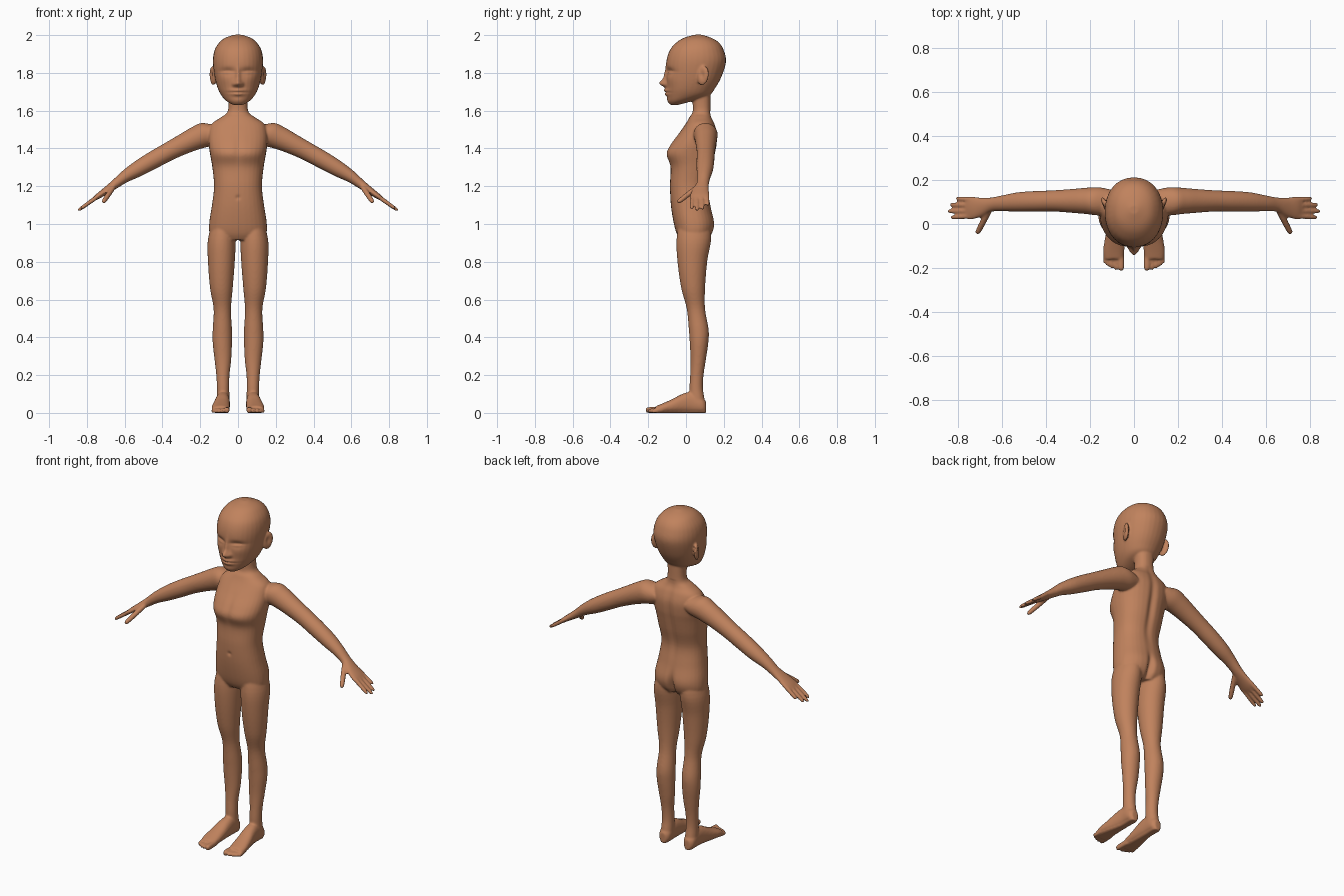
import bpy, bmesh, math
from mathutils import Vector, Matrix

X, Y, Z = Vector((1, 0, 0)), Vector((0, 1, 0)), Vector((0, 0, 1))
bm = bmesh.new()


def spline(pts, steps=5):
    """Catmull-Rom through rows of numbers."""
    out = []
    for i in range(len(pts) - 1):
        p0, p1, p2, p3 = (pts[max(0, min(len(pts) - 1, i + k))] for k in (-1, 0, 1, 2))
        for s in range(steps):
            t = s / steps
            out.append([0.5 * (2 * b + (c - a) * t + (2 * a - 5 * b + 4 * c - d) * t * t
                               + (3 * b - a - 3 * c + d) * t ** 3)
                        for a, b, c, d in zip(p0, p1, p2, p3)])
    return out + [list(pts[-1])]


def loft(rows, u, v, power=2.0, sides=32):
    """Closed tube: rows of (x, y, z, half size along u, half size along v)."""
    rings = []
    for x, y, z, a, b in spline(rows):
        ring = []
        for k in range(sides):
            t = 2 * math.pi * k / sides
            c, s = math.cos(t), math.sin(t)
            c = math.copysign(abs(c) ** (2 / power), c)
            s = math.copysign(abs(s) ** (2 / power), s)
            ring.append(bm.verts.new(Vector((x, y, z)) + u * a * c + v * b * s))
        rings.append(ring)
    for r, q in zip(rings, rings[1:]):
        for k in range(sides):
            n = (k + 1) % sides
            bm.faces.new((r[k], r[n], q[n], q[k]))
    bm.faces.new(rings[0][::-1])
    bm.faces.new(rings[-1])


def upright(rows, power=2.0):
    """Vertical loft: rows of (z, centre x, half width, front y, back y)."""
    loft([(cx, (f + k) / 2, z, w, (k - f) / 2) for z, cx, w, f, k in rows], X, Y, power)


def digit(p, q, r):
    """Finger or toe with a rounded tip."""
    p, q = Vector(p), Vector(q)
    d = (q - p).normalized()
    u = d.orthogonal().normalized()
    rows = [(0, r), (.5, r), (.85, r * .9), (.96, r * .65), (1, r * .2)]
    loft([(*p.lerp(q, t), a, a) for t, a in rows], u, d.cross(u), sides=12)


# Torso and neck
upright([(.915, 0, .12, -.03, .11), (.95, 0, .15, -.05, .135), (1.01, 0, .152, -.066, .147),
         (1.1, 0, .138, -.08, .13), (1.2, 0, .127, -.085, .117), (1.3, 0, .136, -.082, .14),
         (1.37, 0, .148, -.102, .155), (1.42, 0, .155, -.082, .164), (1.48, 0, .155, -.038, .166),
         (1.53, 0, .14, -.002, .152), (1.565, 0, .09, .018, .135), (1.6, 0, .053, .036, .13),
         (1.7, 0, .053, .03, .13)], 2.3)

# Head
upright([(1.63, 0, .025, -.08, -.04), (1.65, 0, .06, -.092, .03), (1.68, 0, .088, -.1, .12),
         (1.72, 0, .108, -.103, .155), (1.78, 0, .124, -.104, .188), (1.86, 0, .133, -.104, .212),
         (1.92, 0, .124, -.086, .2), (1.96, 0, .1, -.052, .175), (1.985, 0, .069, -.012, .135),
         (2.002, 0, .02, .045, .085)], 2.15)

slope = Vector((.48, 0, .877))
for s in (1, -1):
    # Leg
    upright([(z, s * x, w, f, k) for z, x, w, f, k in (
        (1.04, .075, .05, -.03, .11), (.92, .086, .073, -.05, .13), (.8, .088, .071, -.045, .112),
        (.66, .088, .06, -.025, .101), (.55, .083, .046, .004, .101), (.44, .083, .051, .015, .12),
        (.37, .083, .051, .02, .118), (.28, .08, .044, .024, .105), (.2, .08, .035, .022, .093),
        (.13, .079, .033, .018, .09), (.06, .079, .034, .02, .1), (.02, .079, .03, .03, .1))])
    # Foot and toes
    loft([(s * x, y, z, w, z) for y, x, z, w in (
        (.106, .08, .03, .018), (.085, .08, .04, .034), (.03, .08, .055, .036),
        (-.02, .083, .05, .04), (-.07, .088, .037, .045), (-.12, .092, .026, .048),
        (-.16, .092, .018, .044))], X, Z, 2.3)
    for x, tip, r in ((.058, -.214, .016), (.083, -.21, .011), (.102, -.203, .011),
                      (.119, -.193, .0105), (.133, -.18, .01)):
        digit((s * (x * .9 + .009), -.12, .018), (s * x, tip, r), r)
    # Arm and palm
    mirror = Vector((s * slope.x, 0, slope.z))
    loft([(s * x, y, z, a, b) for x, y, z, a, b in (
        (.1, .1, 1.48, .05, .055), (.16, .103, 1.475, .068, .064), (.215, .105, 1.457, .063, .06),
        (.285, .105, 1.425, .055, .054), (.37, .105, 1.382, .049, .048), (.45, .103, 1.338, .047, .047),
        (.53, .1, 1.292, .042, .044), (.6, .094, 1.25, .032, .036), (.65, .088, 1.212, .025, .033),
        (.7, .076, 1.176, .019, .045), (.74, .073, 1.148, .015, .053),
        (.765, .073, 1.13, .009, .048))], mirror, Y)
    # Fingers and thumb
    for y0, y, x in ((.11, .116, .81), (.085, .088, .838), (.06, .058, .848), (.036, .03, .835)):
        digit((s * .725, y0, 1.158), (s * x, y, 1.07 + (.848 - x) * .75), .0115)
    digit((s * .66, .06, 1.195), (s * .715, -.045, 1.113), .0145)
    # Ear
    m = (Matrix.Translation((s * .133, .09, 1.785)) @ Matrix.Rotation(-s * .4, 4, 'Z')
         @ Matrix.Rotation(-.2, 4, 'X') @ Matrix.Diagonal((.013, .033, .052, 1)))
    bmesh.ops.create_uvsphere(bm, u_segments=20, v_segments=14, radius=1, matrix=m)

# Fuse the parts into one skin
bmesh.ops.recalc_face_normals(bm, faces=bm.faces)
mesh = bpy.data.meshes.new("body")
bm.to_mesh(mesh)
bm.free()
body = bpy.data.objects.new("body", mesh)
bpy.context.collection.objects.link(body)
remesh = body.modifiers.new("fuse", 'REMESH')
remesh.mode, remesh.voxel_size = 'VOXEL', .0055
soft = body.modifiers.new("soften", 'SMOOTH')
soft.factor, soft.iterations = .5, 7
skin = bpy.data.meshes.new_from_object(body.evaluated_get(bpy.context.evaluated_depsgraph_get()))
body.modifiers.clear()
body.data = skin

# Surface details: (x, z, spread x, spread z, outward amount), mirrored in x
face = [(0, 1.745, .013, .014, .031), (0, 1.78, .009, .03, .014), (.019, 1.74, .008, .008, .012),
        (0, 1.706, .026, .007, .014), (0, 1.688, .022, .007, .012), (0, 1.697, .03, .003, -.008),
        (0, 1.65, .025, .014, .006), (.055, 1.808, .026, .012, -.014), (.055, 1.803, .018, .007, .009),
        (.055, 1.809, .022, .0025, -.007), (.07, 1.765, .025, .02, .004)]
back = [(0, 1.35, .014, .13, -.012), (0, .96, .012, .05, -.025), (.07, .97, .045, .05, .006)]
belly = [(0, 1.4, .012, .05, -.005), (.07, 1.37, .04, .03, .004), (0, 1.14, .008, .008, -.006)]


def bump(x, z, rules):
    return sum(a * math.exp(-((abs(x) - cx) / sx) ** 2 / 2 - ((z - cz) / sz) ** 2 / 2)
               for cx, cz, sx, sz, a in rules)


for v in skin.vertices:
    x, y, z = v.co
    if z > 1.6 and y < 0:
        v.co.y -= bump(x, z, face) * min(1, -y / .04)
    elif .8 < z < 1.6 and abs(x) < .2:
        v.co.y += bump(x, z, back) * max(0, min(1, (y - .05) / .04))
        v.co.y -= bump(x, z, belly) * max(0, min(1, -y / .04))
    elif z > 1.7 and abs(x) > .134:     # hollow of the ear
        v.co.x -= math.copysign(.008, x) * math.exp(-((y - .085) / .012) ** 2 - ((z - 1.79) / .022) ** 2)
    v.co.z = max(v.co.z, .003) - .003 if z < .01 else v.co.z

# Skin colour
mat = bpy.data.materials.new("warm brown skin")
mat.diffuse_color = (.53, .225, .11, 1)
skin.materials.clear()
skin.materials.append(mat)
for p in skin.polygons:
    p.use_smooth = True
    p.material_index = 0
